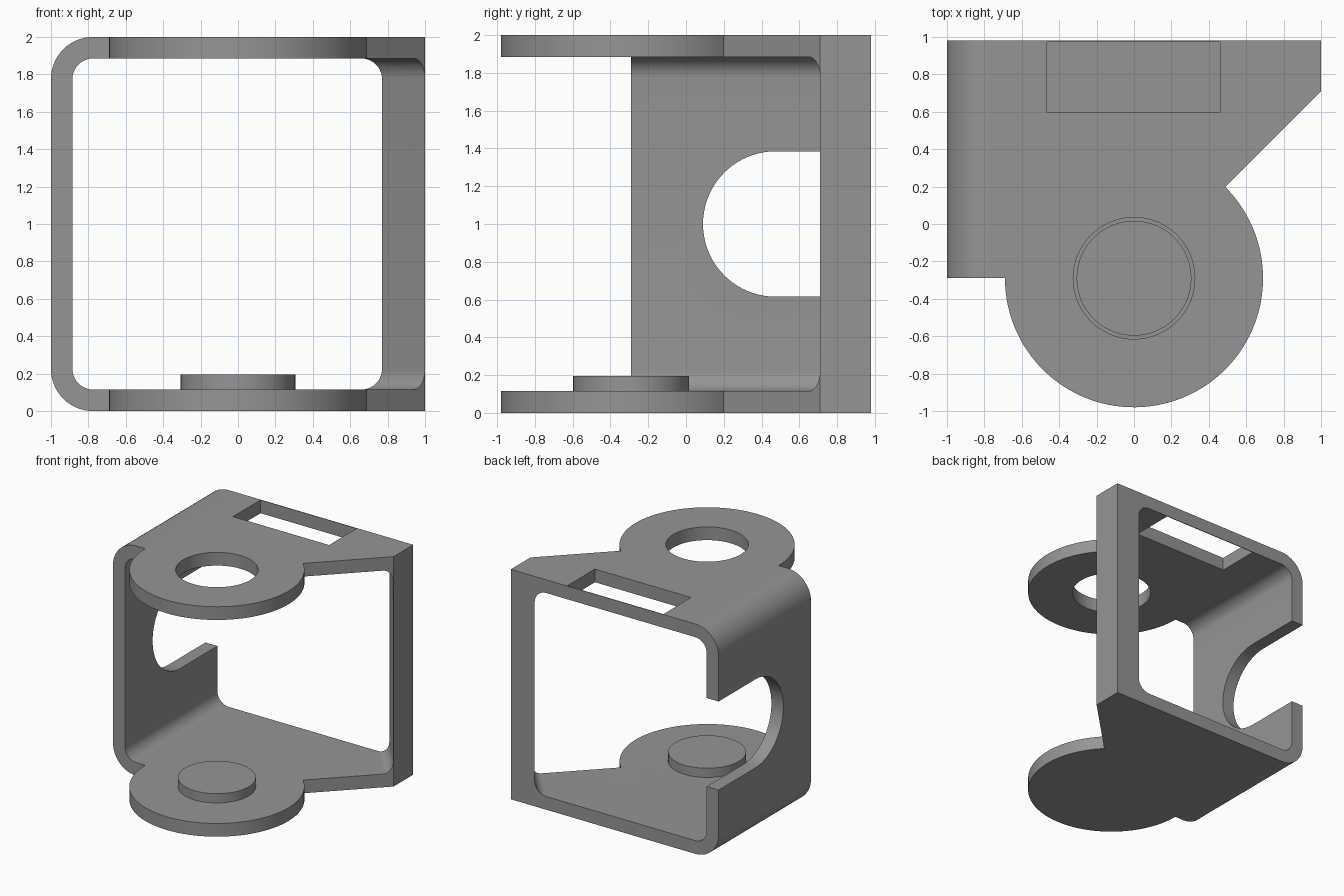
import bpy, bmesh, math
from mathutils import Vector

if "Cube" in bpy.data.objects:
    bpy.data.objects.remove(bpy.data.objects["Cube"])

grey = bpy.data.materials.new("grey_plastic")
grey.diffuse_color = (0.3, 0.3, 0.3, 1)
grey.use_nodes = True
grey.node_tree.nodes["Principled BSDF"].inputs["Base Color"].default_value = grey.diffuse_color


def arc(cx, cy, r, a0, a1, n):
    """Points on an arc, angles in degrees."""
    return [(cx + r * math.cos(math.radians(a0 + (a1 - a0) * i / n)),
             cy + r * math.sin(math.radians(a0 + (a1 - a0) * i / n))) for i in range(n + 1)]


def loft(name, start, end):
    """Solid between two matching loops of 3D points."""
    bm = bmesh.new()
    a = [bm.verts.new(p) for p in start]
    b = [bm.verts.new(p) for p in end]
    n = len(a)
    bm.faces.new(a)
    bm.faces.new(b[::-1])
    for i in range(n):
        bm.faces.new((a[i], b[i], b[(i + 1) % n], a[(i + 1) % n]))
    bmesh.ops.recalc_face_normals(bm, faces=bm.faces)
    mesh = bpy.data.meshes.new(name)
    bm.to_mesh(mesh)
    bm.free()
    mesh.materials.append(grey)
    obj = bpy.data.objects.new(name, mesh)
    bpy.context.collection.objects.link(obj)
    return obj


def upright(name, pts, z0, z1):
    return loft(name, [(x, y, z0) for x, y in pts], [(x, y, z1) for x, y in pts])


def combine(obj, tool, operation):
    """Apply a boolean and discard the tool."""
    mod = obj.modifiers.new("cut", 'BOOLEAN')
    mod.operation, mod.solver, mod.object = operation, 'EXACT', tool
    bpy.context.view_layer.objects.active = obj
    bpy.ops.object.modifier_apply(modifier=mod.name)
    bpy.data.objects.remove(tool)


def smooth(obj):
    bpy.ops.object.select_all(action='DESELECT')
    obj.select_set(True)
    bpy.context.view_layer.objects.active = obj
    bpy.ops.object.shade_smooth_by_angle(angle=math.radians(30))


BACK, DISC_Y, DISC_R = 0.98, -0.29, 0.69
WALL, FILLET, BEND = 0.115, 0.11, 0.225

# Plan outline: square back, chamfered right side, round front lobe
outline = [(-1, DISC_Y), (-1, BACK), (1, BACK), (1, 0.71)]
outline += arc(0, DISC_Y, DISC_R, 45, -180, 72)
bracket = upright("bracket", outline, 0, 2)

# Rounded outer bends on the left
side = [(1.2, 0), (1.2, 2)]
side += arc(-1 + BEND, 2 - BEND, BEND, 90, 180, 16)
side += arc(-1 + BEND, BEND, BEND, 180, 270, 16)
combine(bracket, loft("bend_tool", [(x, -1.2, z) for x, z in side],
                      [(x, 1.2, z) for x, z in side]), 'INTERSECT')


# Main opening: its right side slants outwards towards the front
def opening(y):
    right = 0.77 + (BACK - y) * 0.23 / 0.27
    left, lo, hi, r = -1 + WALL, WALL, 2 - WALL, FILLET
    pts = arc(right - r, lo + r, r, -90, 0, 10) + arc(right - r, hi - r, r, 0, 90, 10)
    pts += arc(left + r, hi - r, r, 90, 180, 10) + arc(left + r, lo + r, r, 180, 270, 10)
    return [(x, y, z) for x, z in pts]


combine(bracket, loft("opening_tool", opening(-1.2), opening(1.1)), 'DIFFERENCE')

# Round-ended notch in the left wall, open at the back
notch = [(1.2, 0.615), (1.2, 1.385)] + arc(0.475, 1, 0.385, 90, 270, 40)
combine(bracket, loft("notch_tool", [(-1.2, y, z) for y, z in notch],
                      [(-0.8, y, z) for y, z in notch]), 'DIFFERENCE')

# Slot and round hole in the top plate
slot = [(-0.465, 0.595), (0.46, 0.595), (0.46, 0.974), (-0.465, 0.974)]
combine(bracket, upright("slot_tool", slot, 1.7, 2.2), 'DIFFERENCE')
combine(bracket, upright("hole_tool", arc(0, DISC_Y, 0.325, 0, 354, 59), 1.7, 2.2), 'DIFFERENCE')
smooth(bracket)

# Low round boss on the bottom plate
boss = upright("boss", arc(0, DISC_Y, 0.307, 0, 354, 59), WALL - 0.02, 0.195)
smooth(boss)
